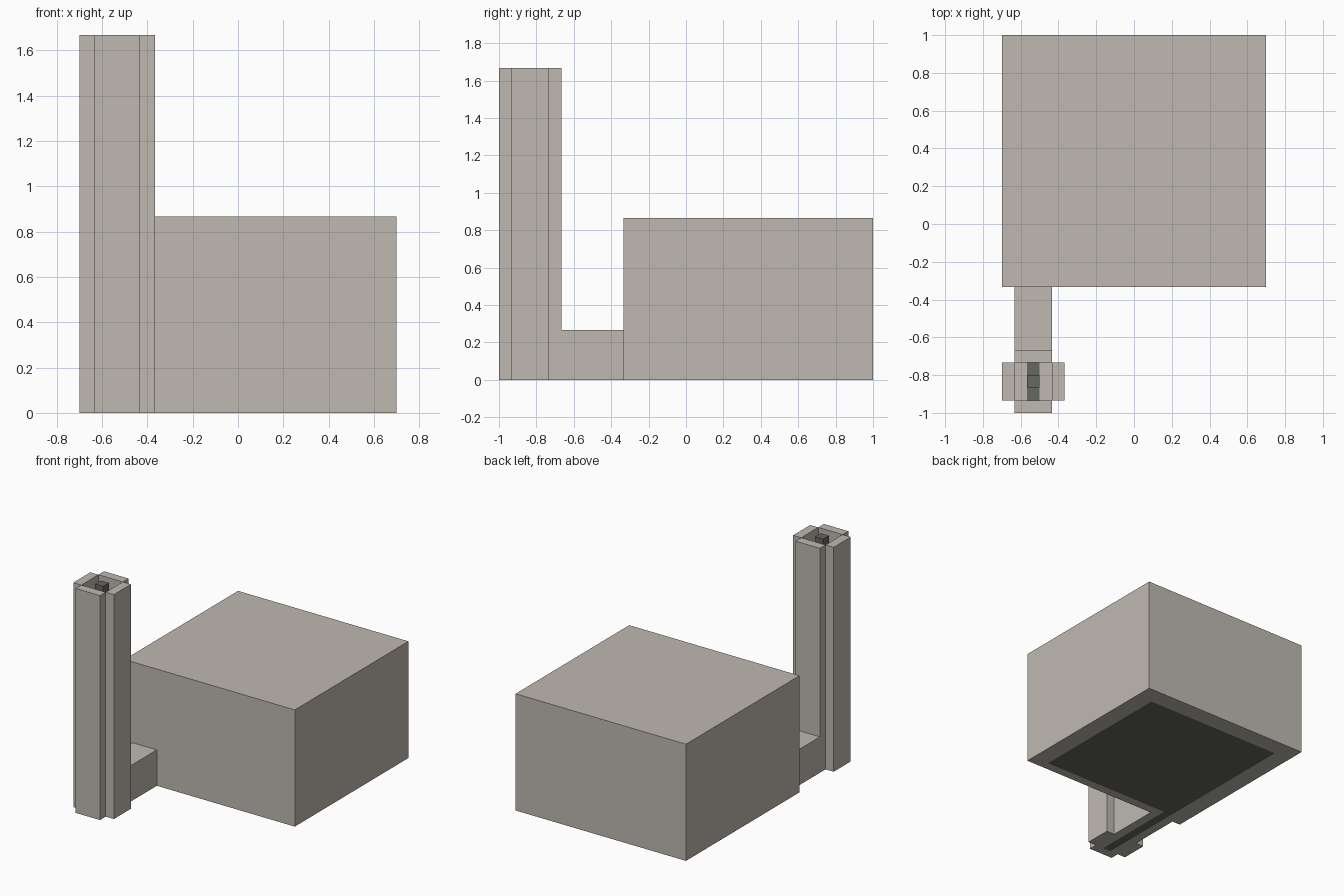
import bpy
import bmesh
from mathutils import Vector

old = bpy.data.objects.get("Cube")
if old:
    bpy.data.objects.remove(old, do_unlink=True)

U = 1 / 15  # module: every part is a whole number of these


def material(name, color):
    mat = bpy.data.materials.new(name)
    mat.use_nodes = True
    mat.diffuse_color = (*color, 1)
    mat.node_tree.nodes["Principled BSDF"].inputs["Base Color"].default_value = (*color, 1)
    return mat


STONE = material("warm grey", (0.52, 0.485, 0.435))
DARK = material("dark grey", (0.135, 0.135, 0.115))

# Dark floor areas in modules: (x0, x1, y0, y1)
ROOM = (-8.5, 8.5, -4, 13)
CHANNEL = (-8.5, -7.5, -14, -4)


def inside(p, area):
    return area[0] < p.x / U < area[1] and area[2] < p.y / U < area[3]


def block(name, low, high, mat=STONE, floor=False):
    """Box between two corners; floor=True cuts the dark areas into level faces."""
    low, high = Vector(low) * U, Vector(high) * U
    bm = bmesh.new()
    bmesh.ops.create_cube(bm, size=1)
    for v in bm.verts:
        v.co = (low + high) / 2 + v.co * (high - low)
    if floor:
        for area in (ROOM, CHANNEL):
            for i, at in enumerate(area):
                axis = Vector((1, 0, 0)) if i < 2 else Vector((0, 1, 0))
                bmesh.ops.bisect_plane(bm, geom=bm.verts[:] + bm.edges[:] + bm.faces[:],
                                       plane_co=axis * at * U, plane_no=axis, dist=1e-5)
        bm.normal_update()
        for f in bm.faces:
            c = f.calc_center_median()
            seen = f.normal.z < -0.5 or (floor == "both" and f.normal.z > 0.5)
            if seen and (inside(c, ROOM) or inside(c, CHANNEL)):
                f.material_index = 1
    mesh = bpy.data.meshes.new(name)
    bm.to_mesh(mesh)
    bm.free()
    mesh.materials.append(mat)
    mesh.materials.append(DARK)
    obj = bpy.data.objects.new(name, mesh)
    bpy.context.collection.objects.link(obj)
    return obj


# Main building and the low duct joining it to the tower
block("building", (-10.5, -5, 0), (10.5, 15, 13), floor=True)
block("duct", (-9.5, -10, 0), (-6.5, -5, 4), floor=True)

# Hollow tower: four walls in a plus shape around a square shaft
block("tower_front_wall", (-9.5, -15, 0), (-6.5, -14, 25))
block("tower_back_wall", (-9.5, -11, 0), (-6.5, -10, 25), floor=True)
block("tower_right_wall", (-10.5, -14, 0), (-9.5, -11, 25))
block("tower_left_wall", (-6.5, -14, 0), (-5.5, -11, 25))
block("tower_floor", (-9.5, -14, 0), (-6.5, -11, 1), floor="both")

# Dark core rising through the shaft
block("tower_core", (-8.5, -13, 1), (-7.5, -12, 25), DARK)
